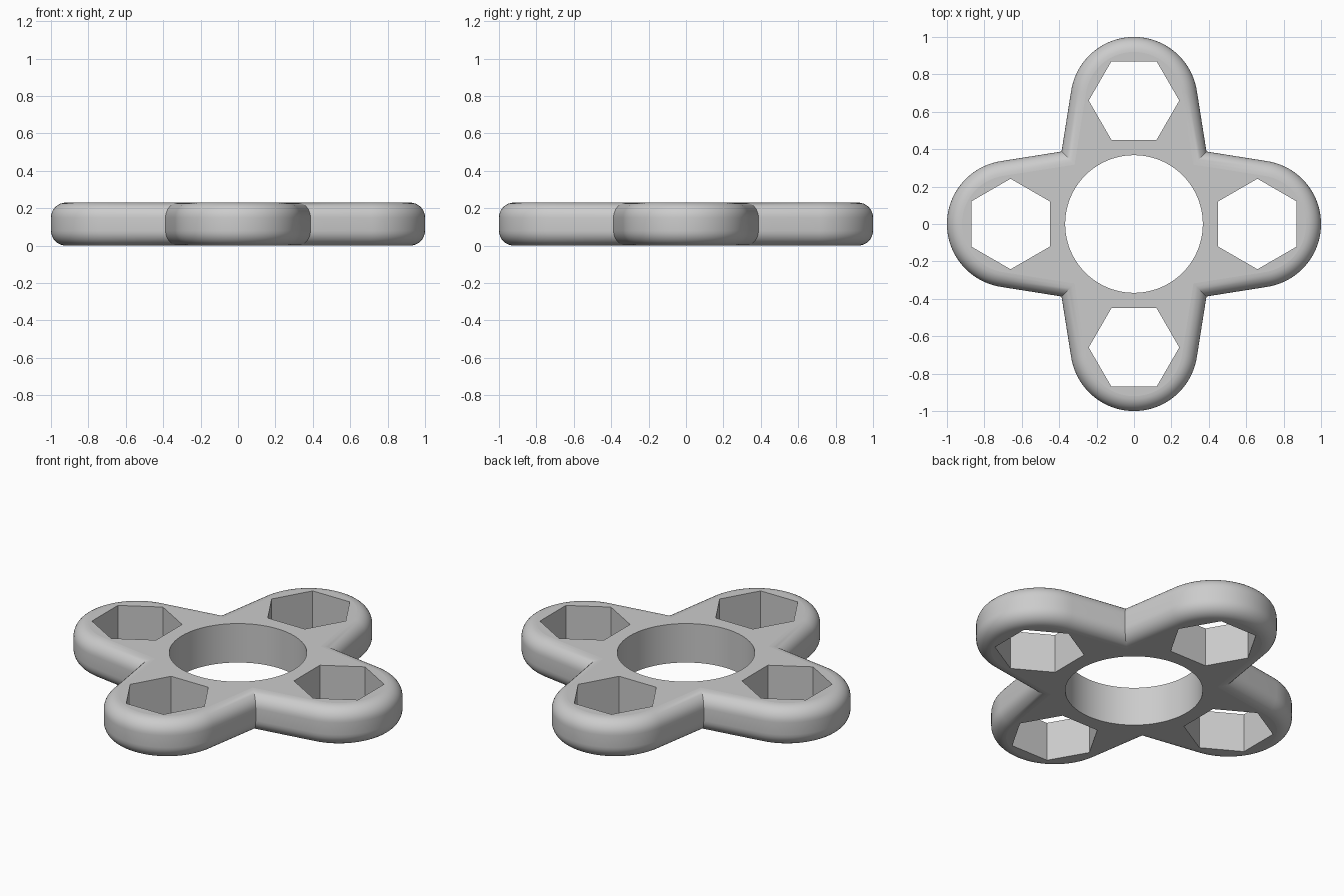
import bpy, bmesh
from math import sin, cos, pi, radians
from mathutils import Vector, Matrix

cube = bpy.data.objects.get("Cube")
if cube:
    bpy.data.objects.remove(cube, do_unlink=True)

HEIGHT = 0.23
FILLET = 0.08
ARM = 0.66            # distance of each arm's centre from the middle
TIP = 0.34            # radius of the rounded arm tip
TAPER = radians(9)    # arms widen towards the hub
ARMS = 4
TIP_STEPS = 40
FILLET_STEPS = 8


def outline(inset):
    """Four-lobed outline, moved inwards by the inset."""
    r = TIP - inset
    # valley point, where the straight sides of neighbouring arms meet
    valley = (r + ARM * sin(TAPER)) / (cos(TAPER) + sin(TAPER))
    pts = [Vector((valley, -valley))]
    for i in range(TIP_STEPS + 1):
        a = (pi / 2 - TAPER) * (2 * i / TIP_STEPS - 1)
        # the tip arc faces +x
        pts.append(Vector((ARM + r * cos(a), r * sin(a))))
    return [Matrix.Rotation(k * 2 * pi / ARMS, 2) @ p for k in range(ARMS) for p in pts]


def polygon(x, radius, sides, turn):
    """Regular polygon at distance x, turned about the middle."""
    spin = Matrix.Rotation(turn, 2)
    return [spin @ Vector((x + radius * cos(a), radius * sin(a)))
            for a in (2 * pi * i / sides + (pi / 2 if x else 0) for i in range(sides))]


def add_ring(bm, pts, z):
    return [bm.verts.new((p.x, p.y, z)) for p in pts]


def bridge(bm, low, high):
    for i in range(len(low)):
        j = (i + 1) % len(low)
        bm.faces.new((low[i], low[j], high[j], high[i]))


def ring_edges(bm, ring):
    return [bm.edges.get((ring[i - 1], ring[i])) for i in range(len(ring))]


bm = bmesh.new()

# Outer wall with rounded top and bottom rims
angles = [pi / 2 * i / FILLET_STEPS for i in range(FILLET_STEPS + 1)]
levels = [(FILLET * (1 - sin(a)), FILLET * (1 - cos(a))) for a in angles]
levels += [(inset, HEIGHT - z) for inset, z in reversed(levels)]
rings = [add_ring(bm, outline(inset), z) for inset, z in levels]
for low, high in zip(rings, rings[1:]):
    bridge(bm, low, high)
bottom, top = [rings[0]], [rings[-1]]

# Round bearing hole and a hexagonal pocket through each arm
holes = [polygon(0, 0.368, 96, 0)]
holes += [polygon(ARM, 0.242, 6, k * 2 * pi / ARMS) for k in range(ARMS)]
for pts in holes:
    low, high = add_ring(bm, pts, 0), add_ring(bm, pts, HEIGHT)
    bridge(bm, high, low)
    bottom.append(low)
    top.append(high)

for f in bm.faces:
    f.smooth = True

# Flat top and bottom, filled around the holes
for loops, up in ((bottom, -1), (top, 1)):
    edges = [e for ring in loops for e in ring_edges(bm, ring)]
    res = bmesh.ops.triangle_fill(bm, use_beauty=True, edges=edges, normal=(0, 0, up))
    for f in res["geom"]:
        if isinstance(f, bmesh.types.BMFace):
            f.smooth = False
            f.normal_update()
            if f.normal.z * up < 0:
                f.normal_flip()

# Keep valleys and hexagon corners crisp
bm.normal_update()
for e in bm.edges:
    e.smooth = len(e.link_faces) == 2 and e.calc_face_angle(0) < radians(30)

mesh = bpy.data.meshes.new("spinner_body")
bm.to_mesh(mesh)
bm.free()
body = bpy.data.objects.new("spinner_body", mesh)
bpy.context.scene.collection.objects.link(body)

# Plain grey finish
grey = bpy.data.materials.new("plain_grey")
grey.use_nodes = True
colour = (0.6, 0.6, 0.6, 1)
grey.diffuse_color = colour
grey.node_tree.nodes["Principled BSDF"].inputs["Base Color"].default_value = colour
mesh.materials.append(grey)
